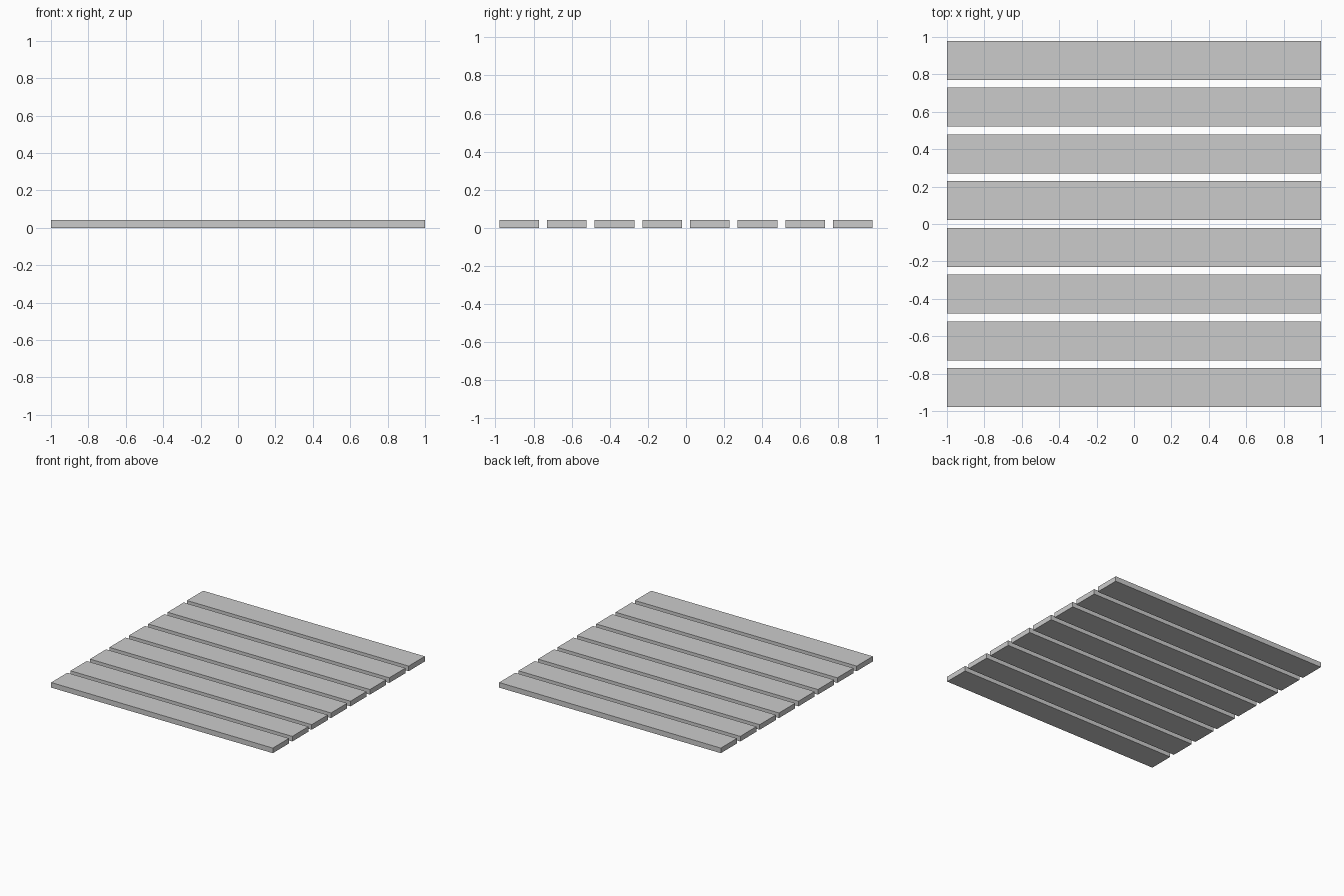
import bpy

if "Cube" in bpy.data.objects:
    bpy.data.objects.remove(bpy.data.objects["Cube"])

COUNT = 8
LENGTH = 2.0
PITCH = 0.25
WIDTH = 5 / 24
THICKNESS = 1 / 24


def add_plank(name, y):
    """Flat rectangular board resting on z = 0, running along x."""
    bpy.ops.mesh.primitive_cube_add(size=1, location=(0, y, THICKNESS / 2))
    plank = bpy.context.object
    plank.name = name
    plank.scale = (LENGTH, WIDTH, THICKNESS)
    bpy.ops.object.transform_apply(location=False, rotation=False, scale=True)


# Row of evenly spaced planks, front to back
for i in range(COUNT):
    add_plank(f"plank_{i + 1}", (i - (COUNT - 1) / 2) * PITCH)
